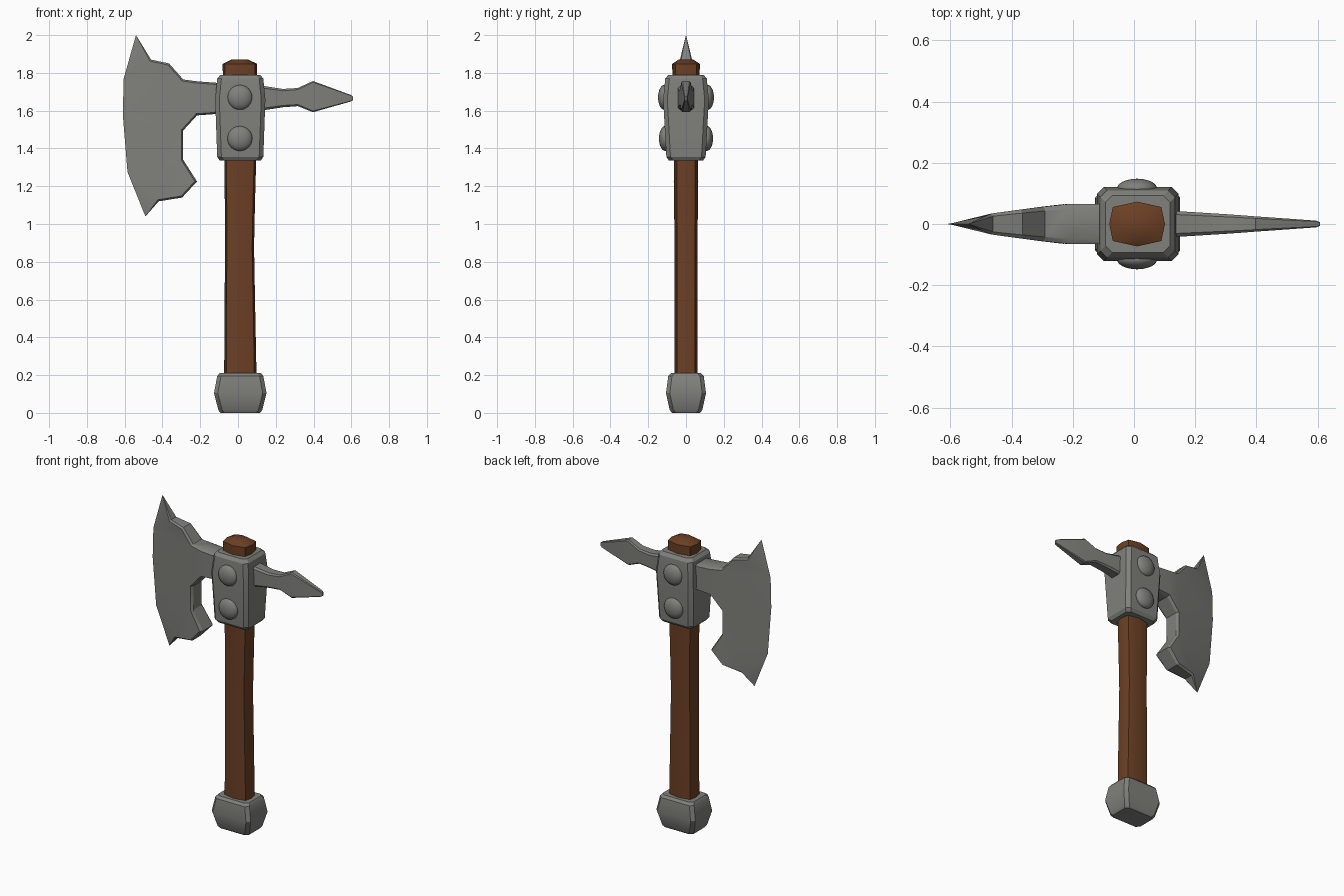
import bpy, bmesh, math
from mathutils import Vector

if "Cube" in bpy.data.objects:
    bpy.data.objects.remove(bpy.data.objects["Cube"], do_unlink=True)

CX = 0.012  # the haft axis sits a little to the left of centre


def material(name, color):
    mat = bpy.data.materials.new(name)
    mat.use_nodes = True
    mat.diffuse_color = (*color, 1)
    mat.node_tree.nodes["Principled BSDF"].inputs["Base Color"].default_value = (*color, 1)
    return mat


STEEL = material("grey steel", (0.216, 0.216, 0.2))
WOOD = material("brown wood", (0.15, 0.05, 0.018))


def finish(bm, name, mat, angle=30):
    """Turn a bmesh into a smooth-by-angle object."""
    bmesh.ops.recalc_face_normals(bm, faces=bm.faces)
    mesh = bpy.data.meshes.new(name)
    bm.to_mesh(mesh)
    bm.free()
    mesh.materials.append(mat)
    obj = bpy.data.objects.new(name, mesh)
    bpy.context.collection.objects.link(obj)
    bpy.ops.object.select_all(action="DESELECT")
    obj.select_set(True)
    bpy.context.view_layer.objects.active = obj
    bpy.ops.object.shade_smooth_by_angle(angle=math.radians(angle))
    return obj


def loft(name, rings, mat, angle=30):
    """Skin a list of equal rings of points and cap both ends."""
    bm = bmesh.new()
    loops = [[bm.verts.new(p) for p in ring] for ring in rings]
    n = len(loops[0])
    for a, b in zip(loops, loops[1:]):
        for i in range(n):
            j = (i + 1) % n
            bm.faces.new((a[i], a[j], b[j], b[i]))
    bm.faces.new(loops[0])
    bm.faces.new(loops[-1])
    return finish(bm, name, mat, angle)


def chamfered(a, b, c):
    """Rectangle of half sizes a, b with corners cut by c."""
    return [(a - c, -b), (a, c - b), (a, b - c), (a - c, b),
            (c - a, b), (-a, b - c), (-a, c - b), (c - a, -b)]


def block(name, levels, cut):
    """Upright chamfered block from (z, half width, half depth) levels."""
    loft(name, [[(CX + x, y, z) for x, y in chamfered(a, b, cut)]
                for z, a, b in levels], STEEL)


# Wooden haft with an eight-sided section, slimmer in the middle
SECTION = [(1, 0), (.87, .76), (0, 1), (-.87, .76),
           (-1, 0), (-.87, -.76), (0, -1), (.87, -.76)]
haft = [(.1, .085, .062, CX), (.25, .085, .062, CX), (.55, .081, .062, .01),
        (.88, .077, .061, .008), (1.12, .08, .063, .01), (1.36, .085, .064, CX),
        (1.7, .09, .072, .01), (1.848, .091, .073, .01), (1.87, .045, .04, .01)]
loft("handle", [[(cx + x * a, y * b, z) for x, y in SECTION]
                for z, a, b, cx in haft], WOOD, 40)

# Steel pommel and head socket
block("pommel", [(0, .105, .074), (.015, .116, .086), (.105, .139, .106),
                 (.195, .122, .094), (.21, .11, .08)], .02)
block("head_socket", [(1.335, .108, .09), (1.355, .122, .104), (1.66, .133, .121),
                      (1.77, .122, .11), (1.79, .105, .093)], .022)

# Domed rivets, two on the front and two on the back
for side, label in ((-1, "front"), (1, "back")):
    for z, y, place in ((1.67, .115, "upper"), (1.453, .11, "lower")):
        bm = bmesh.new()
        bmesh.ops.create_uvsphere(bm, u_segments=24, v_segments=12, radius=.066)
        for v in bm.verts:
            v.co = (.01 + v.co.x, side * y + v.co.z * .5, z + v.co.y)
        finish(bm, f"{label}_{place}_rivet", STEEL, 40)

# Rear spike: chamfered sections along x as (x, bottom z, top z, half thickness)
spike = [(.08, 1.6, 1.735, .046), (.14, 1.603, 1.73, .042), (.238, 1.618, 1.715, .036),
         (.317, 1.624, 1.72, .031), (.397, 1.592, 1.757, .025),
         (.595, 1.648, 1.684, .011), (.608, 1.655, 1.676, .006)]
loft("spike", [[(x, y, (lo + hi) / 2 + z)
                for y, z in chamfered(t, (hi - lo) / 2, t * .27)]
               for x, lo, hi, t in spike], STEEL)

# Axe blade outline, clockwise from the upper tip in (x, z)
OUTLINE = [Vector(p) for p in (
    (-.54, 2), (-.46, 1.87), (-.365, 1.85), (-.29, 1.765), (-.215, 1.755),
    (-.08, 1.745), (-.08, 1.585), (-.217, 1.575), (-.29, 1.495), (-.29, 1.34),
    (-.217, 1.225), (-.296, 1.14), (-.42, 1.12), (-.49, 1.04),
    (-.585, 1.275), (-.61, 1.58), (-.605, 1.77))]
CUTTING = {0, 13, 14, 15, 16}  # points on the sharp edge
PATCHES = [(5, 6, 7, 4), (4, 7, 8, 3), (3, 8, 15, 16), (2, 3, 16), (1, 2, 16), (0, 1, 16),
           (8, 9, 14, 15), (9, 10, 11), (9, 11, 12, 14), (12, 13, 14)]


def inset(i, width):
    """Move an outline point inward by a mitred offset."""
    p, n = OUTLINE[i], len(OUTLINE)
    d1 = (p - OUTLINE[i - 1]).normalized()
    d2 = (OUTLINE[(i + 1) % n] - p).normalized()
    n1, n2 = Vector((d1.y, -d1.x)), Vector((d2.y, -d2.x))
    return p + (n1 + n2) * width / (1 + n1.dot(n2))


bm = bmesh.new()
rims = {-1: [], 1: []}
flats = {-1: [], 1: []}
for i, p in enumerate(OUTLINE):
    if i in CUTTING:
        v = bm.verts.new((p.x, 0, p.y))
        for s in (-1, 1):
            rims[s].append(v)
            flats[s].append(v)
        continue
    q = inset(i, .009)
    half = .065 * min(1, (p.x + .62) / .4) ** .7
    for s in (-1, 1):
        rims[s].append(bm.verts.new((p.x, s * half * .75, p.y)))
        flats[s].append(bm.verts.new((q.x, s * half, q.y)))


def add_face(verts):
    verts = list(dict.fromkeys(verts))
    if len(verts) > 2:
        bm.faces.new(verts)


for i in range(len(OUTLINE)):
    j = (i + 1) % len(OUTLINE)
    add_face((rims[-1][i], rims[-1][j], rims[1][j], rims[1][i]))
    for s in (-1, 1):
        add_face((rims[s][i], rims[s][j], flats[s][j], flats[s][i]))
for s in (-1, 1):
    for patch in PATCHES:
        add_face([flats[s][k] for k in patch])
finish(bm, "axe_blade", STEEL)
